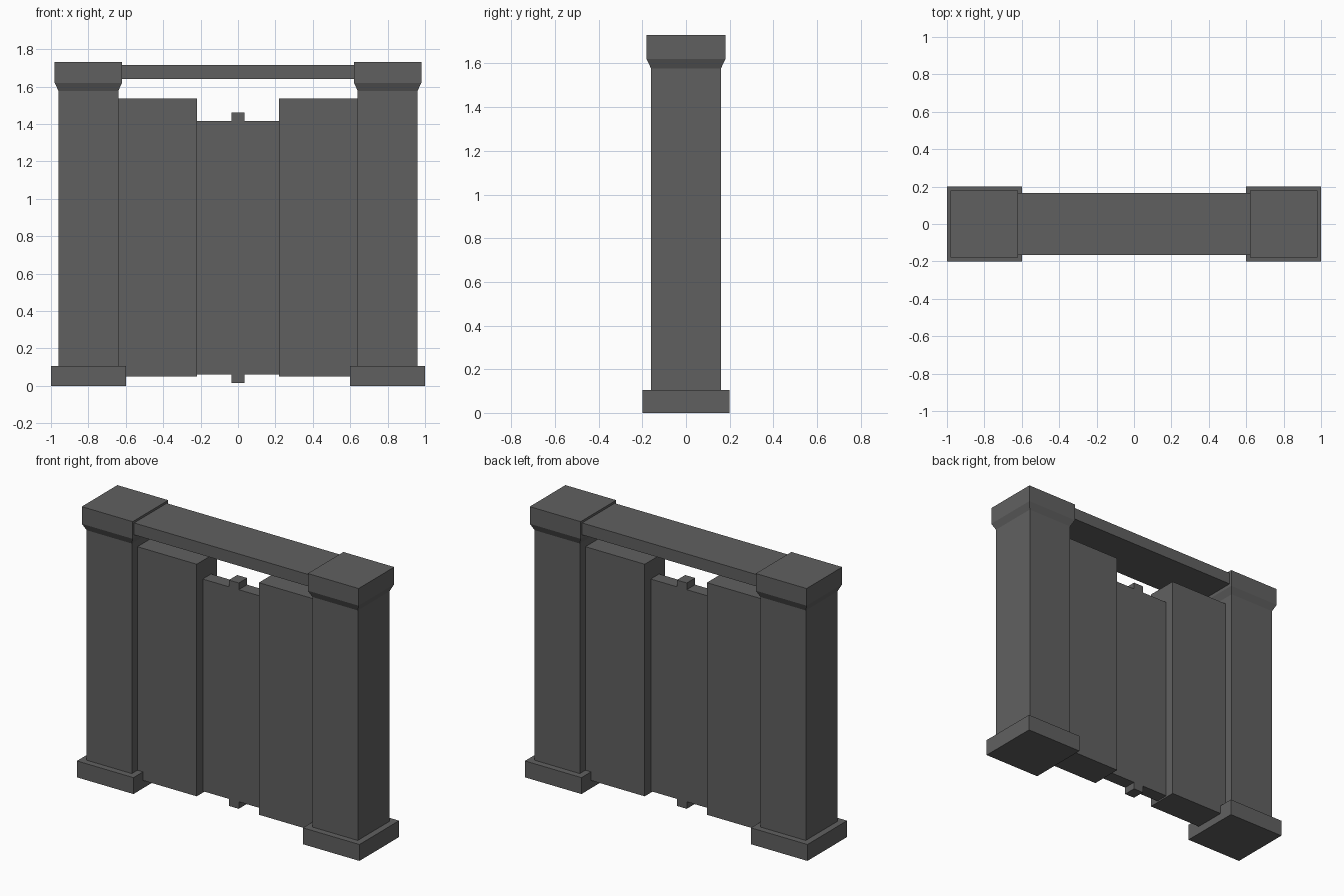
import bpy, bmesh

if "Cube" in bpy.data.objects:
    bpy.data.objects.remove(bpy.data.objects["Cube"])

stone = bpy.data.materials.new("dark_grey")
stone.diffuse_color = (0.118, 0.118, 0.118, 1)
stone.use_nodes = True
stone.node_tree.nodes["Principled BSDF"].inputs["Base Color"].default_value = stone.diffuse_color


def make_object(name, bm):
    bmesh.ops.recalc_face_normals(bm, faces=bm.faces[:])
    mesh = bpy.data.meshes.new(name)
    bm.to_mesh(mesh)
    bm.free()
    mesh.materials.append(stone)
    obj = bpy.data.objects.new(name, mesh)
    bpy.context.collection.objects.link(obj)
    return obj


def box(name, x0, x1, half_y, z0, z1):
    bm = bmesh.new()
    bmesh.ops.create_cube(bm, size=1)
    for v in bm.verts:
        v.co.x = x0 if v.co.x < 0 else x1
        v.co.y *= 2 * half_y
        v.co.z = z0 if v.co.z < 0 else z1
    return make_object(name, bm)


def square_loft(name, cx, sections):
    """Stack of square sections (half width, height) around x = cx."""
    bm = bmesh.new()
    rings = [[bm.verts.new((cx + sx * h, sy * h, z))
              for sx, sy in ((-1, -1), (1, -1), (1, 1), (-1, 1))]
             for h, z in sections]
    for a, b in zip(rings, rings[1:]):
        for i in range(4):
            j = (i + 1) % 4
            bm.faces.new((a[i], a[j], b[j], b[i]))
    bm.faces.new(rings[0])
    bm.faces.new(rings[-1])
    return make_object(name, bm)


def extruded_profile(name, points, half_y):
    """Front (x, z) outline extruded through the depth."""
    bm = bmesh.new()
    face = bm.faces.new([bm.verts.new((x, -half_y, z)) for x, z in points])
    out = bmesh.ops.extrude_face_region(bm, geom=[face])["geom"]
    bmesh.ops.translate(bm, vec=(0, 2 * half_y, 0),
                        verts=[v for v in out if isinstance(v, bmesh.types.BMVert)])
    return make_object(name, bm)


# Pillars: plinth, shaft, flared cap
PILLAR = [(0.20, 0), (0.20, 0.105), (0.16, 0.105), (0.16, 1.577),
          (0.18, 1.62), (0.18, 1.73)]
for side, s in (("left", -1), ("right", 1)):
    square_loft(side + "_pillar", s * 0.80, PILLAR)
    # Thick fixed wall panel beside each pillar
    x0, x1 = sorted((s * 0.22, s * 0.645))
    box(side + "_wall_panel", x0, x1, 0.103, 0.05, 1.535)

# Lintel between the caps
box("lintel", -0.625, 0.625, 0.165, 1.64, 1.716)

# Thin centre panel with pivot tabs above and below
half = [(0.035, 0.015), (0.035, 0.06), (0.222, 0.06),
        (0.222, 1.417), (0.035, 1.417), (0.035, 1.46)]
extruded_profile("centre_panel", half + [(-x, z) for x, z in reversed(half)], 0.042)
